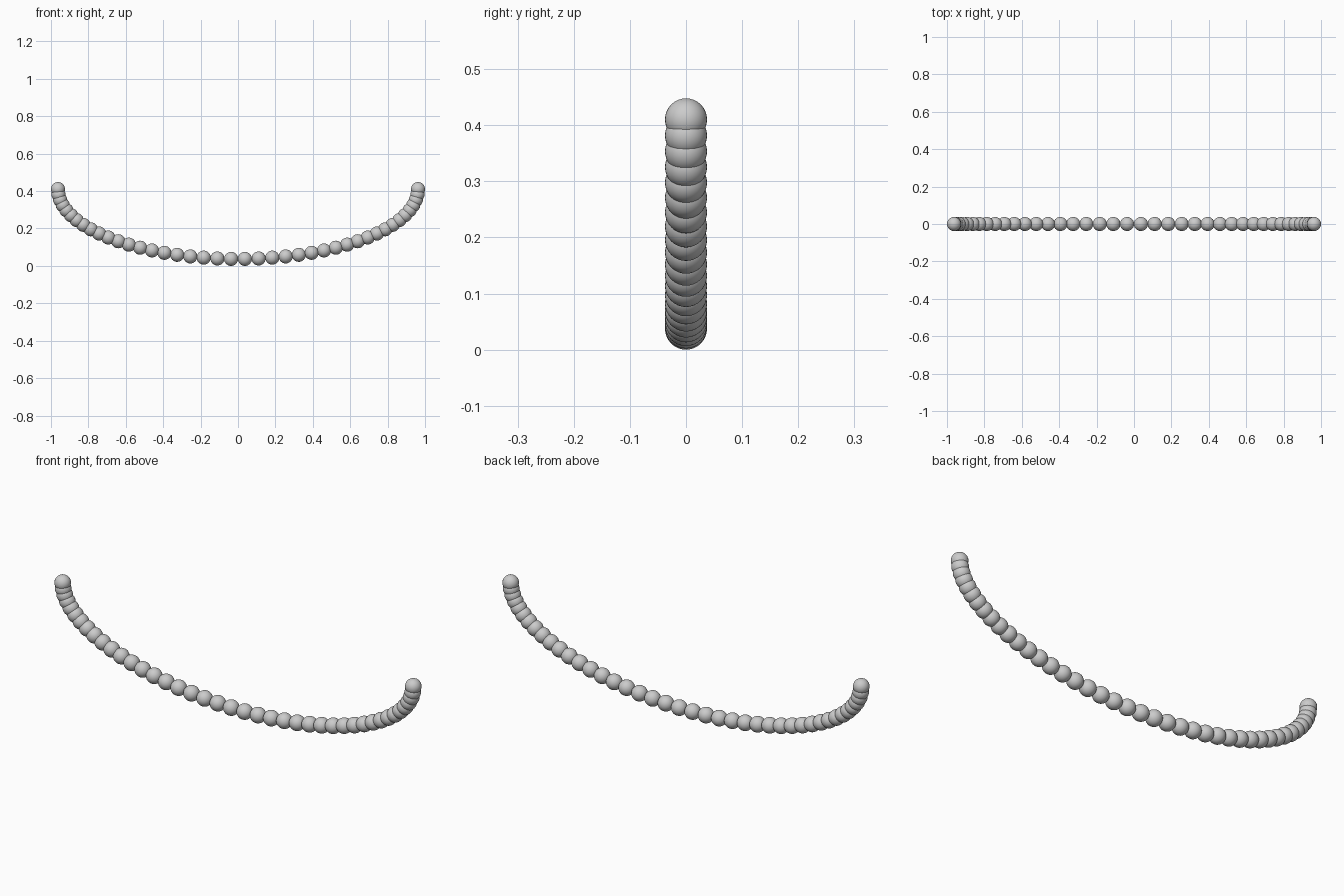
import bpy
from math import sin, cos, pi

if "Cube" in bpy.data.objects:
    bpy.data.objects.remove(bpy.data.objects["Cube"])

COUNT = 42
BEAD_RADIUS = 0.0375
HALF_WIDTH = 0.9625
DROP = 0.3732
END_HEIGHT = BEAD_RADIUS + DROP * cos(pi / (COUNT - 1) / 2)

# One smooth bead, shared by the whole strand
bpy.ops.mesh.primitive_uv_sphere_add(segments=32, ring_count=16, radius=BEAD_RADIUS)
first = bpy.context.object
first.name = "bead_01"
bpy.ops.object.shade_smooth()

# Beads hung along the lower half of an ellipse
for i in range(COUNT):
    bead = first
    if i:
        bead = bpy.data.objects.new(f"bead_{i + 1:02d}", first.data)
        bpy.context.collection.objects.link(bead)
    angle = pi * i / (COUNT - 1)
    bead.location = (-HALF_WIDTH * cos(angle), 0, END_HEIGHT - DROP * sin(angle))
